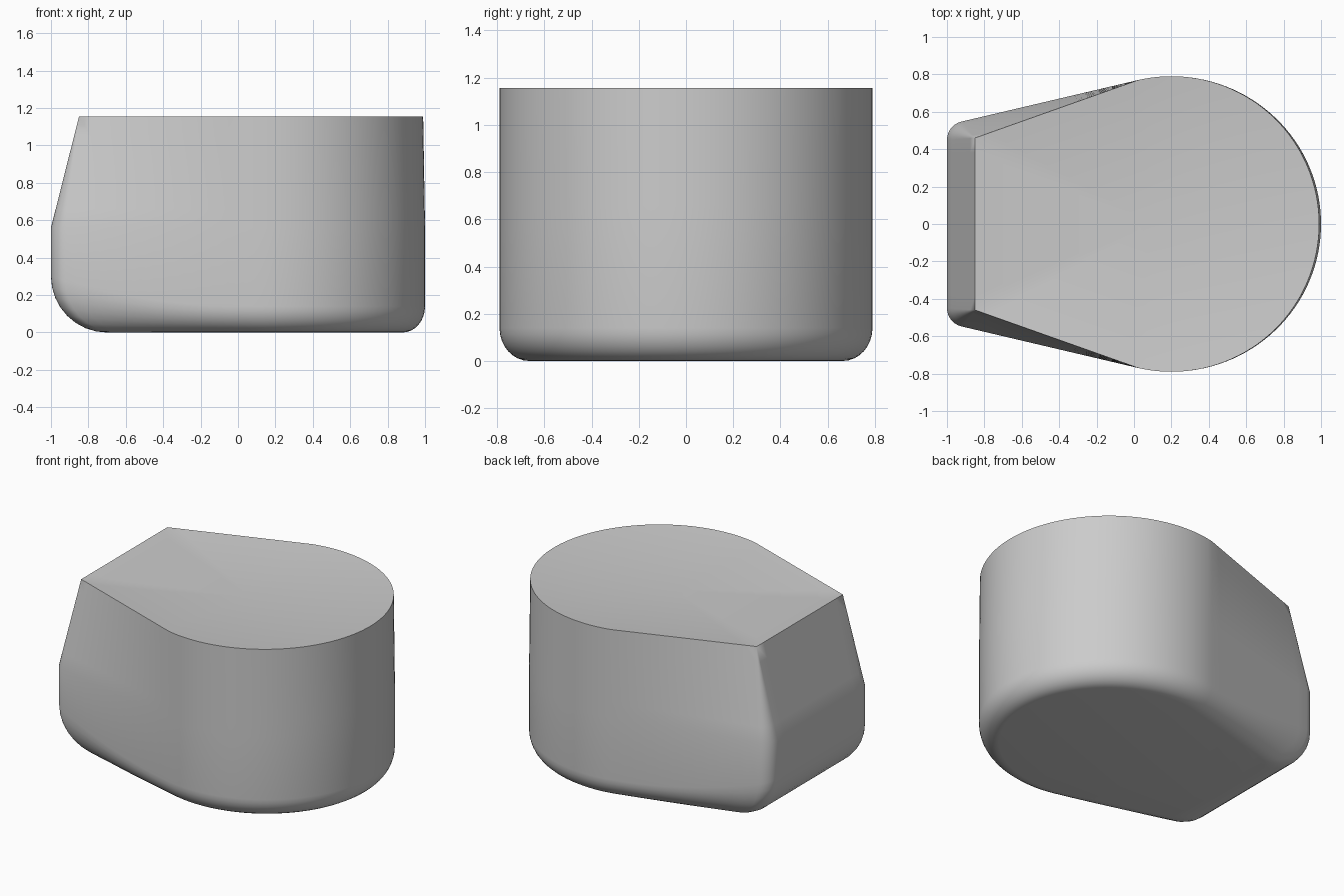
import bpy, bmesh, math

if "Cube" in bpy.data.objects:
    bpy.data.objects.remove(bpy.data.objects["Cube"])

CX, R, TOP = 0.2, 0.79, 1.155
A0 = math.radians(103)                      # angle where straight side meets the round end
TAN = (CX + R * math.cos(A0), R * math.sin(A0))


def lerp(a, b, t):
    return a + (b - a) * t


def half_outline():
    """Pairs of (lower x, y, upper x, y) from the flat end to the round end, +y side."""
    pts = []
    for i in range(6):                      # flat end
        t = i / 6
        pts.append((-1, 0.45 * t, -0.85, 0.46 * t))
    for i in range(8):                      # rounded lower corner, sharp upper corner
        a = math.radians(77) * i / 7
        pts.append((-0.9 - 0.1 * math.cos(a), 0.45 + 0.1 * math.sin(a), -0.85, 0.46))
    sx, sy = pts[-1][:2]
    for i in range(1, 12):                  # tapered side
        t = i / 12
        pts.append((lerp(sx, TAN[0], t), lerp(sy, TAN[1], t),
                    lerp(-0.85, TAN[0], t), lerp(0.46, TAN[1], t)))
    for i in range(37):                     # round end
        a = A0 * (1 - i / 36)
        c, s = math.cos(a), math.sin(a)
        low = 0.8 if c > 0 else R
        pts.append((CX + low * c, R * s, CX + R * c, R * s))
    return pts


half = half_outline()
outline = half + [(a, -b, c, -d) for a, b, c, d in reversed(half[1:-1])]

rings = []
# rounded bottom edge, wider towards the flat end
for i in range(9):
    a = math.pi / 2 * i / 8
    k, lift = 1 - math.sin(a), 1 - math.cos(a)
    ring = []
    for x, y, _, _ in outline:
        h = 0.14 + 0.16 * max(0, -x) ** 2
        sx = 0.25 if x < CX else 0.15
        ring.append((CX + (x - CX) * (1 - k * sx), y * (1 - k * 0.16), h * lift))
    rings.append(ring)
# upright wall, then sloped wall
rings.append([(x, y, 0.56) for x, y, _, _ in outline])
for i in range(1, 7):
    t = i / 6
    rings.append([(lerp(x, u, t), lerp(y, v, t), lerp(0.56, TOP, t)) for x, y, u, v in outline])
# shallow dished top
for s in (0.94, 0.85, 0.7, 0.5, 0.3, 0.12):
    rings.append([(0.1 + (u - 0.1) * s, v * s, TOP - 0.04 * (1 - s * s))
                  for _, _, u, v in outline])

bm = bmesh.new()
loops = [[bm.verts.new(p) for p in ring] for ring in rings]
n = len(outline)
for lo, hi in zip(loops, loops[1:]):
    for i in range(n):
        j = (i + 1) % n
        bm.faces.new((lo[i], lo[j], hi[j], hi[i]))
bm.faces.new(loops[0])
bm.faces.new(loops[-1])
bmesh.ops.remove_doubles(bm, verts=bm.verts, dist=1e-5)
bmesh.ops.recalc_face_normals(bm, faces=bm.faces)

mesh = bpy.data.meshes.new("body")
bm.to_mesh(mesh)
bm.free()
body = bpy.data.objects.new("body", mesh)
bpy.context.collection.objects.link(body)

grey = bpy.data.materials.new("plain grey")
grey.diffuse_color = (0.6, 0.6, 0.6, 1)
grey.use_nodes = True
grey.node_tree.nodes["Principled BSDF"].inputs["Base Color"].default_value = grey.diffuse_color
mesh.materials.append(grey)

bpy.context.view_layer.objects.active = body
body.select_set(True)
bpy.ops.object.shade_smooth_by_angle(angle=math.radians(40))
